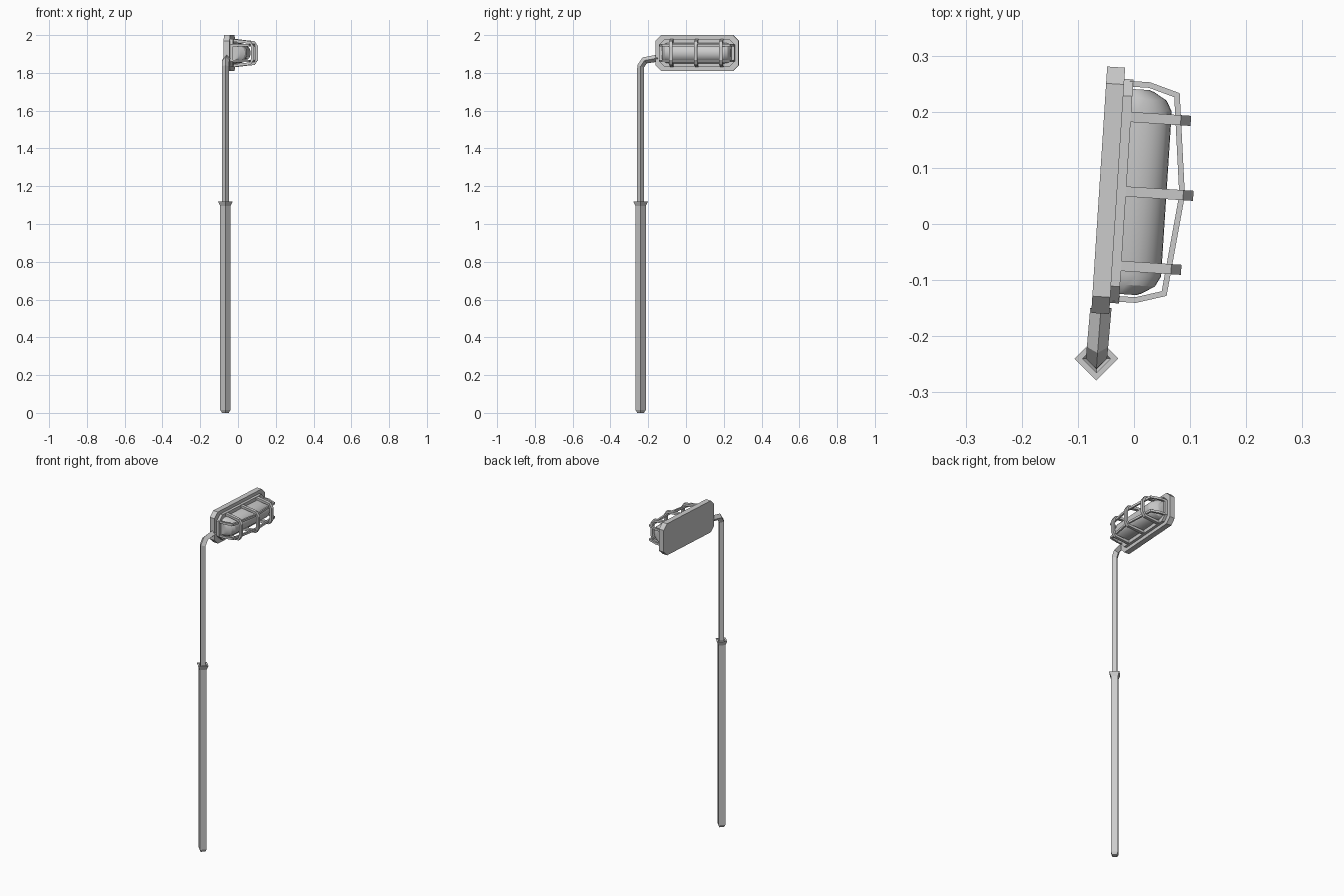
import bpy, bmesh
from math import sin, cos, pi, radians
from mathutils import Matrix, Vector

if "Cube" in bpy.data.objects:
    bpy.data.objects.remove(bpy.data.objects["Cube"])

# Lamp head frame: x outward, y along the length, z up, slightly turned
HEAD = Matrix.Translation((-0.046, 0.06, 1.905)) @ Matrix.Rotation(radians(-3.7), 4, 'Z')
PX, PY = -0.067, -0.24


def make(name, bm, matrix=None):
    bmesh.ops.recalc_face_normals(bm, faces=bm.faces)
    if matrix:
        bm.transform(matrix)
    me = bpy.data.meshes.new(name)
    bm.to_mesh(me)
    bm.free()
    ob = bpy.data.objects.new(name, me)
    bpy.context.collection.objects.link(ob)
    return ob


def loft(rings, cap=True):
    bm = bmesh.new()
    vs = [[bm.verts.new(p) for p in r] for r in rings]
    n = len(vs[0])
    for a, b in zip(vs, vs[1:]):
        for i in range(n):
            j = (i + 1) % n
            bm.faces.new((a[i], a[j], b[j], b[i]))
    bm.faces.new(vs[0])
    if cap:
        bm.faces.new(vs[-1])
    return bm


def slab(name, x0, x1, hy, hz, c):
    pts = [(hy, hz - c), (hy - c, hz), (c - hy, hz), (-hy, hz - c),
           (-hy, c - hz), (c - hy, -hz), (hy - c, -hz), (hy, c - hz)]
    return make(name, loft([[(x, y, z) for y, z in pts] for x in (x0, x1)]), HEAD)


def strip(name, path, thick, width, place):
    """Bent flat bar: path is its outer edge, thickened inward with mitred corners."""
    pts = [Vector(p) for p in path]
    rings = []
    for i, p in enumerate(pts):
        dirs = []
        if i > 0:
            dirs.append((p - pts[i - 1]).normalized())
        if i < len(pts) - 1:
            dirs.append((pts[i + 1] - p).normalized())
        norms = [Vector((d.y, -d.x)) for d in dirs]
        m = sum(norms, Vector((0, 0))).normalized()
        q = p - m * thick / m.dot(norms[0])
        h = width / 2
        rings.append([place(p, -h), place(p, h), place(q, h), place(q, -h)])
    return make(name, loft(rings), HEAD)


# Back plate and bezel
slab("back_plate", -0.016, 0.016, 0.22, 0.095, 0.03)
slab("bezel", 0.016, 0.032, 0.2, 0.075, 0.03)

# Rounded lens with bevelled ends
ends = [(0.183, 0.5), (0.18, 0.6), (0.166, 0.88), (0.147, 1.0)]
rings = []
for u, s in ends + [(-u, s) for u, s in reversed(ends)]:
    ring = []
    for i in range(17):
        a = -pi / 2 + pi * i / 16
        ring.append((0.02 + 0.084 * s * abs(cos(a)) ** 0.75, u,
                     0.055 * (0.45 + 0.55 * s) * sin(a)))
    rings.append(ring)
lens = make("lens", loft(rings), HEAD)
bpy.context.view_layer.objects.active = lens
lens.select_set(True)
bpy.ops.object.shade_smooth_by_angle(angle=radians(22))

# Cage hoops across the lens
for k, (u, tip) in enumerate([(-0.133, 0.139), (0, 0.152), (0.133, 0.139)]):
    half = [(0.02, 0.075), (tip - 0.018, 0.063), (tip, 0.036)]
    path = [(x, -z) for x, z in half] + [(x, z) for x, z in reversed(half)]
    strip(f"cage_hoop_{k + 1}", path, 0.014, 0.018,
          lambda p, w, u=u: (p.x, u + w, p.y))

# Cage bars along the lens
half = [(0.02, 0.197), (0.062, 0.197), (0.116, 0.181)]
path = [(x, -y) for x, y in half] + [(0.137, 0)] + [(x, y) for x, y in reversed(half)]
for side, z in (("upper", 0.042), ("lower", -0.042)):
    strip(f"cage_bar_{side}", path, 0.01, 0.013,
          lambda p, w, z=z: (p.x, p.y, z + w))

# Four-sided lower pole with flared collar
profile = [(0.018, 0), (0.027, 0.015), (0.027, 1.095), (0.039, 1.12), (0.025, 1.12)]
make("lower_pole", loft([[(PX + r * cos(i * pi / 2), PY + r * sin(i * pi / 2), z)
                          for i in range(4)] for r, z in profile], cap=False))

# Upper pole bending into the plate
rings = []
for x, y, z, ang in [(PX, PY, 1.09, 0), (PX, PY, 1.835, 18), (-0.065, -0.219, 1.866, 55),
                     (-0.059, -0.15, 1.878, 80)]:
    a, r = radians(ang), 0.019
    side = Vector((r, 0, 0))
    up = Vector((0, -r * cos(a), r * sin(a)))
    c = Vector((x, y, z))
    rings.append([c + side, c + up, c - side, c - up])
make("upper_pole", loft(rings))
